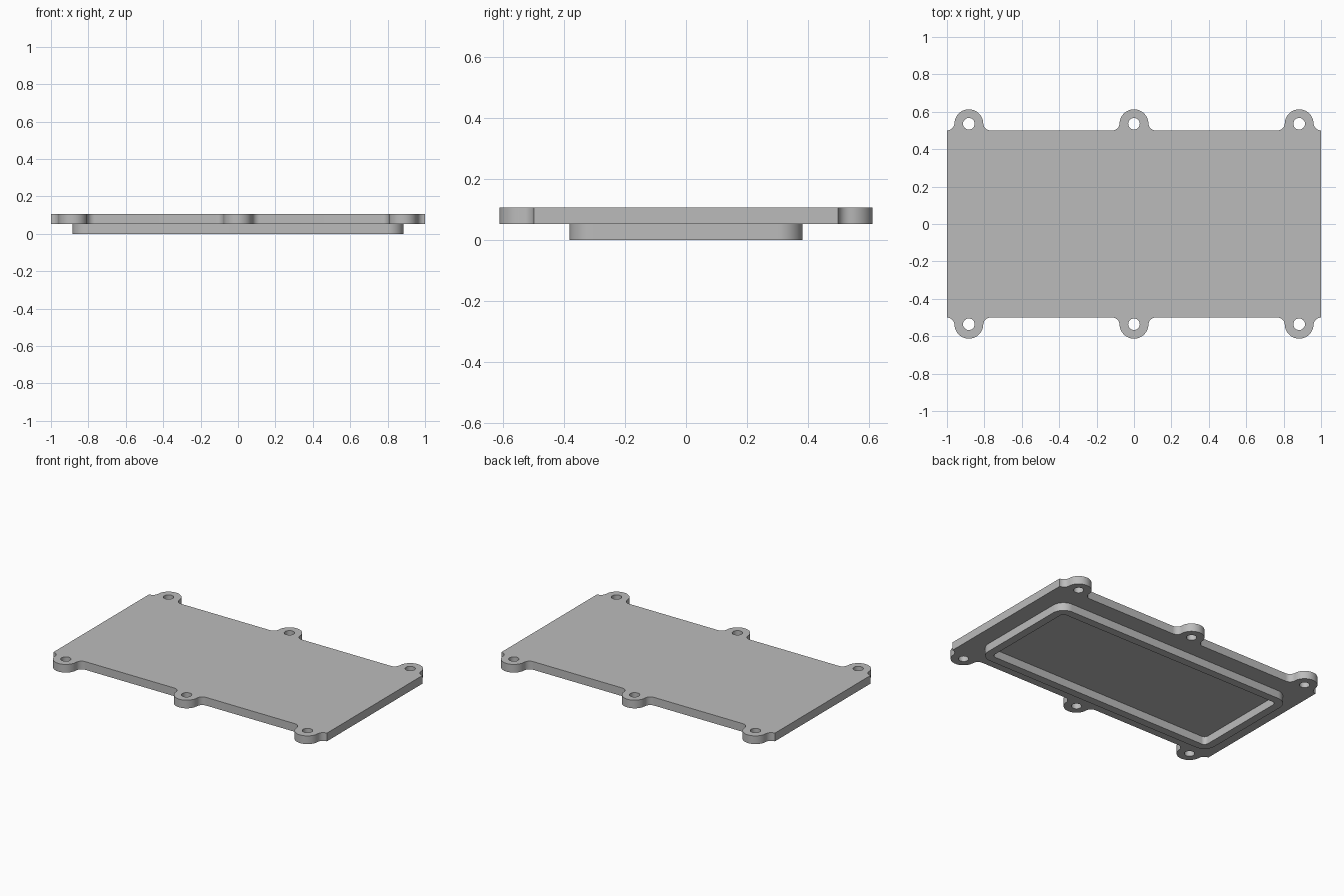
import bpy
import bmesh
from math import sqrt, atan2, pi, cos, sin

cube = bpy.data.objects.get("Cube")
if cube:
    bpy.data.objects.remove(cube, do_unlink=True)

# Heights of the stepped cover
RIM_Z, UNDER_Z, TOP_Z = 0.0, 0.053, 0.107
# Plate edge, screw tabs and the fillets that blend them in
HALF_X, HALF_Y = 1.0, 0.5
TAB_Y, TAB_R, HOLE_R, FILLET_R = 0.536, 0.077, 0.031, 0.04
FILLET_Y = HALF_Y + FILLET_R
FILLET_DX = sqrt((TAB_R + FILLET_R) ** 2 - (FILLET_Y - TAB_Y) ** 2)
TAB_XS = (HALF_X - FILLET_DX, 0, FILLET_DX - HALF_X)
# Locating rim underneath
RIM_X, RIM_Y, RIM_R, RIM_WALL = 0.885, 0.383, 0.08, 0.053


def arc(cx, cy, r, start, end, steps):
    angles = [start + (end - start) * i / steps for i in range(steps + 1)]
    return [(cx + r * cos(a), cy + r * sin(a)) for a in angles]


def tab_path(cx):
    lean = atan2(FILLET_Y - TAB_Y, FILLET_DX)
    right = arc(cx + FILLET_DX, FILLET_Y, FILLET_R, -pi / 2, lean - pi, 10)
    head = arc(cx, TAB_Y, TAB_R, lean, pi - lean, 28)
    left = arc(cx - FILLET_DX, FILLET_Y, FILLET_R, -lean, -pi / 2, 10)
    return right + head[1:-1] + left


def rounded_rect(hx, hy, r):
    centres = [(hx - r, hy - r), (r - hx, hy - r), (r - hx, r - hy), (hx - r, r - hy)]
    points = []
    for i, (cx, cy) in enumerate(centres):
        points += arc(cx, cy, r, i * pi / 2, (i + 1) * pi / 2, 12)
    return points


bm = bmesh.new()


def loop(points, z):
    verts = [bm.verts.new((x, y, z)) for x, y in points]
    return [bm.edges.new((v, verts[(i + 1) % len(verts)])) for i, v in enumerate(verts)], verts


def wall(points, z0, z1):
    """Upright wall along a closed profile; returns its lower and upper edges."""
    low, lv = loop(points, z0)
    high, hv = loop(points, z1)
    for i in range(len(lv)):
        j = (i + 1) % len(lv)
        bm.faces.new((lv[i], lv[j], hv[j], hv[i]))
    return low, high


def cap(*loops):
    bmesh.ops.triangle_fill(bm, use_beauty=True, use_dissolve=False,
                            edges=[e for l in loops for e in l], normal=(0, 0, 1))


# Plate outline with six tabs
half = [p for cx in TAB_XS for p in tab_path(cx)]
outline = half + [(-x, -y) for x, y in half]
plate_low, plate_high = wall(outline, UNDER_Z, TOP_Z)

# Screw holes
holes = [wall(arc(cx, side * TAB_Y, HOLE_R, 0, 2 * pi, 24)[:-1], UNDER_Z, TOP_Z)
         for cx in TAB_XS for side in (1, -1)]

# Locating rim, outer and inner walls
outer_low, outer_high = wall(rounded_rect(RIM_X, RIM_Y, RIM_R), RIM_Z, UNDER_Z)
inner_low, inner_high = wall(
    rounded_rect(RIM_X - RIM_WALL, RIM_Y - RIM_WALL, RIM_R - RIM_WALL), RIM_Z, UNDER_Z)

# Flat faces: top, underside, rim edge and recess floor
cap(plate_high, *[h[1] for h in holes])
cap(plate_low, outer_high, *[h[0] for h in holes])
cap(outer_low, inner_low)
cap(inner_high)

bmesh.ops.recalc_face_normals(bm, faces=bm.faces)
mesh = bpy.data.meshes.new("cover_plate")
bm.to_mesh(mesh)
bm.free()

# Plain grey finish
grey = bpy.data.materials.new("plain_grey")
grey.use_nodes = True
colour = (0.5, 0.5, 0.5, 1)
grey.diffuse_color = colour
grey.node_tree.nodes["Principled BSDF"].inputs["Base Color"].default_value = colour
mesh.materials.append(grey)

cover = bpy.data.objects.new("cover_plate", mesh)
bpy.context.collection.objects.link(cover)
bpy.ops.object.select_all(action='DESELECT')
cover.select_set(True)
bpy.context.view_layer.objects.active = cover
bpy.ops.object.shade_smooth_by_angle(angle=pi / 6)
